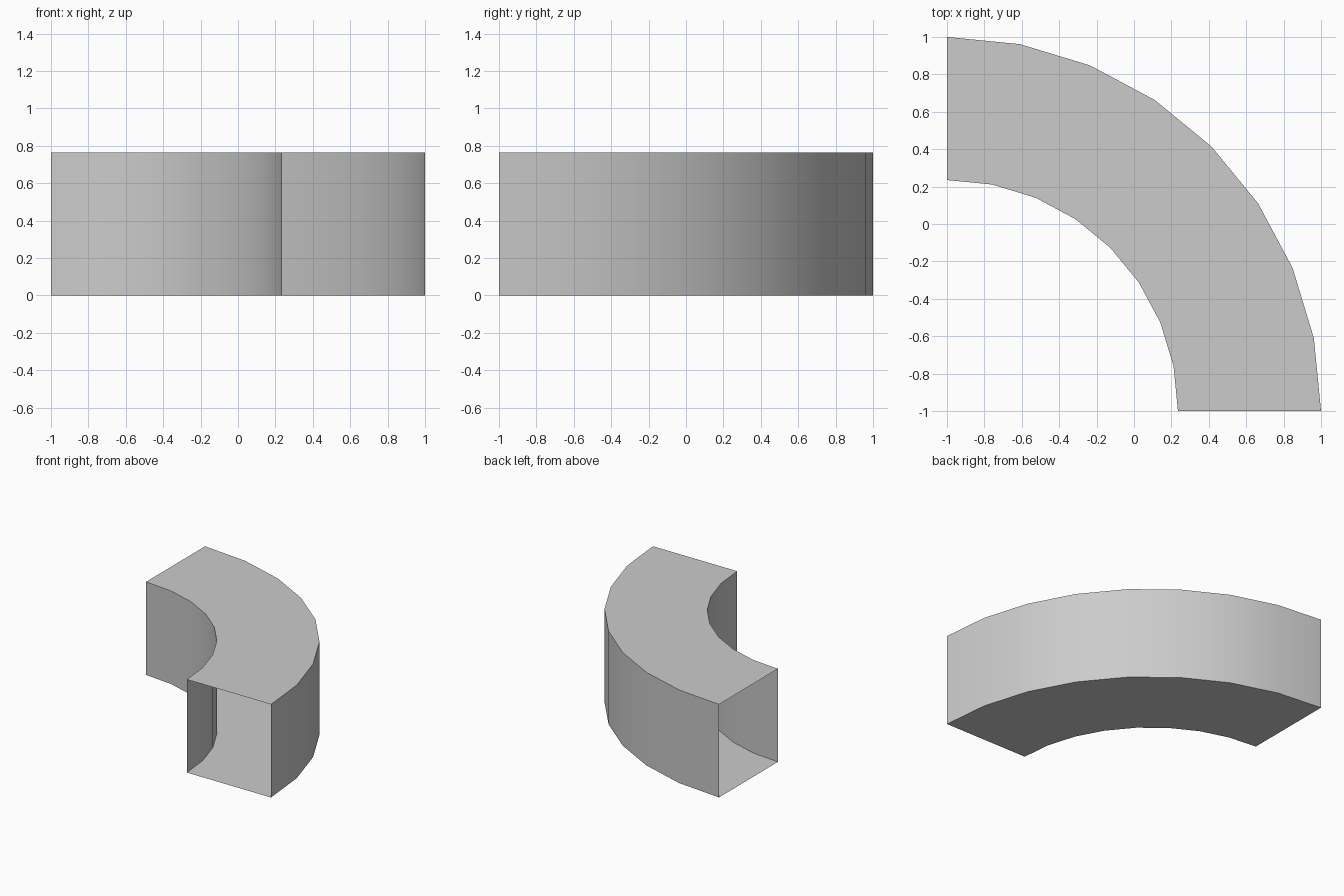
import bpy, bmesh
from math import radians
from mathutils import Vector

cube = bpy.data.objects.get("Cube")
if cube:
    bpy.data.objects.remove(cube, do_unlink=True)

OUTER, SIZE, SEGMENTS = 2.0, 0.765, 8
CENTRE = Vector((-1, -1, 0))

# Plain grey sheet material
grey = bpy.data.materials.new("light grey")
grey.use_nodes = True
colour = (0.6, 0.6, 0.6, 1)
grey.diffuse_color = colour
grey.node_tree.nodes["Principled BSDF"].inputs["Base Color"].default_value = colour

# Square cross-section swept through a quarter turn, open at both ends
bm = bmesh.new()
inner = OUTER - SIZE
corners = [(inner, 0), (OUTER, 0), (OUTER, SIZE), (inner, SIZE)]
ring = [bm.verts.new(CENTRE + Vector((r, 0, z))) for r, z in corners]
edges = [bm.edges.new((ring[i], ring[(i + 1) % 4])) for i in range(4)]
bmesh.ops.spin(bm, geom=ring + edges, cent=CENTRE, axis=(0, 0, 1),
               angle=radians(90), steps=SEGMENTS)

# Make every wall face outward from the duct
bmesh.ops.recalc_face_normals(bm, faces=bm.faces)
top = max(bm.faces, key=lambda f: f.calc_center_median().z)
if top.normal.z < 0:
    bmesh.ops.reverse_faces(bm, faces=bm.faces)

mesh = bpy.data.meshes.new("curved_duct")
bm.to_mesh(mesh)
bm.free()
mesh.materials.append(grey)
duct = bpy.data.objects.new("curved_duct", mesh)
bpy.context.collection.objects.link(duct)

# Smooth bends, crisp corners
bpy.ops.object.select_all(action="DESELECT")
duct.select_set(True)
bpy.context.view_layer.objects.active = duct
bpy.ops.object.shade_smooth_by_angle(angle=radians(30))
